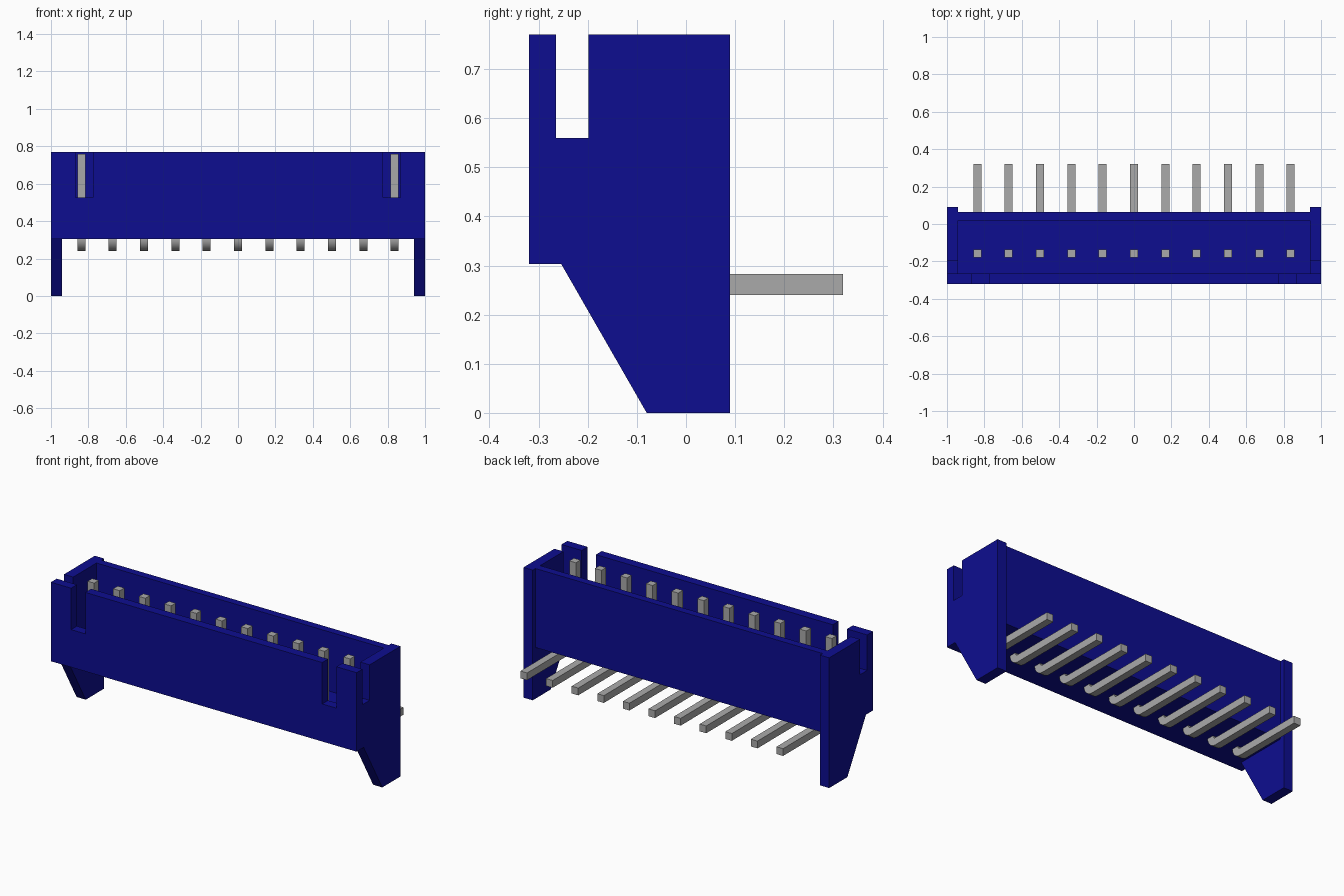
import bpy, bmesh, math
from mathutils import Vector

if "Cube" in bpy.data.objects:
    bpy.data.objects.remove(bpy.data.objects["Cube"], do_unlink=True)


def material(name, rgb):
    m = bpy.data.materials.new(name)
    m.use_nodes = True
    m.diffuse_color = (*rgb, 1)
    bsdf = m.node_tree.nodes["Principled BSDF"]
    bsdf.inputs["Base Color"].default_value = (*rgb, 1)
    bsdf.inputs["Roughness"].default_value = 0.6
    return m


BLUE = material("dark blue plastic", (0.004, 0.004, 0.28))
GREY = material("grey metal", (0.40, 0.40, 0.40))


def extrude_profile(name, points, axis, start, end, mat):
    """Extrude a 2D outline along x (outline is y, z) or y (outline is x, z)."""
    def place(p, d):
        return (d, p[0], p[1]) if axis == "x" else (p[0], d, p[1])
    bm = bmesh.new()
    face = bm.faces.new([bm.verts.new(place(p, start)) for p in points])
    ext = bmesh.ops.extrude_face_region(bm, geom=[face])
    moved = [g for g in ext["geom"] if isinstance(g, bmesh.types.BMVert)]
    offset = Vector(place((0, 0), end - start))
    bmesh.ops.translate(bm, verts=moved, vec=offset)
    bmesh.ops.recalc_face_normals(bm, faces=bm.faces)
    mesh = bpy.data.meshes.new(name)
    bm.to_mesh(mesh)
    bm.free()
    ob = bpy.data.objects.new(name, mesh)
    bpy.context.collection.objects.link(ob)
    mesh.materials.append(mat)
    return ob


# Main dimensions
INNER, OUTER = 0.94, 1.0
FRONT, FRONT_IN, BACK_IN, BACK, WING_BACK = -0.32, -0.265, 0.02, 0.065, 0.09
BOTTOM, FLOOR, TOP = 0.303, 0.42, 0.77

# End walls: notched at the top, with tapered legs below
end_outline = [(FRONT, BOTTOM), (-0.254, BOTTOM), (-0.08, 0), (WING_BACK, 0),
               (WING_BACK, TOP), (-0.198, TOP), (-0.198, 0.56),
               (FRONT_IN, 0.56), (FRONT_IN, TOP), (FRONT, TOP)]
for side, sign in (("left", 1), ("right", -1)):
    extrude_profile(side + "_end_wall", end_outline, "x",
                    sign * INNER, sign * OUTER, BLUE)

# Front wall with two key slots
half = [(INNER, BOTTOM), (INNER, TOP), (0.868, TOP), (0.868, 0.525),
        (0.775, 0.525), (0.775, TOP)]
front_outline = half + [(-x, z) for x, z in reversed(half)]
extrude_profile("front_wall", front_outline, "y", FRONT, FRONT_IN, BLUE)


def rectangle(z0, z1):
    return [(-INNER, z0), (INNER, z0), (INNER, z1), (-INNER, z1)]


# Back wall and cavity floor
extrude_profile("back_wall", rectangle(BOTTOM, TOP), "y", BACK_IN, BACK, BLUE)
extrude_profile("cavity_floor", rectangle(BOTTOM, FLOOR), "y",
                FRONT_IN, BACK_IN, BLUE)

# Right-angle pins: square wire with a rounded bend under the housing
COUNT, PITCH, WIRE = 11, 0.1675, 0.043
PIN_Y, PIN_Z, TIP_Y, TIP_Z = -0.179, 0.24, 0.32, 0.76
R_OUT = 0.065
cy, cz = PIN_Y + R_OUT, PIN_Z + R_OUT


def arc(radius, steps=8):
    angles = [math.pi + i / steps * math.pi / 2 for i in range(steps + 1)]
    return [(cy + radius * math.cos(a), cz + radius * math.sin(a)) for a in angles]


pin_outline = ([(PIN_Y, TIP_Z)] + arc(R_OUT) + [(TIP_Y, PIN_Z), (TIP_Y, PIN_Z + WIRE)]
               + arc(R_OUT - WIRE)[::-1] + [(PIN_Y + WIRE, TIP_Z)])
for i in range(COUNT):
    x = (i - (COUNT - 1) / 2) * PITCH
    pin = extrude_profile(f"pin_{i + 1}", pin_outline, "x",
                          x - WIRE / 2, x + WIRE / 2, GREY)
    bpy.ops.object.select_all(action="DESELECT")
    pin.select_set(True)
    bpy.context.view_layer.objects.active = pin
    bpy.ops.object.shade_smooth_by_angle(angle=math.radians(30))
